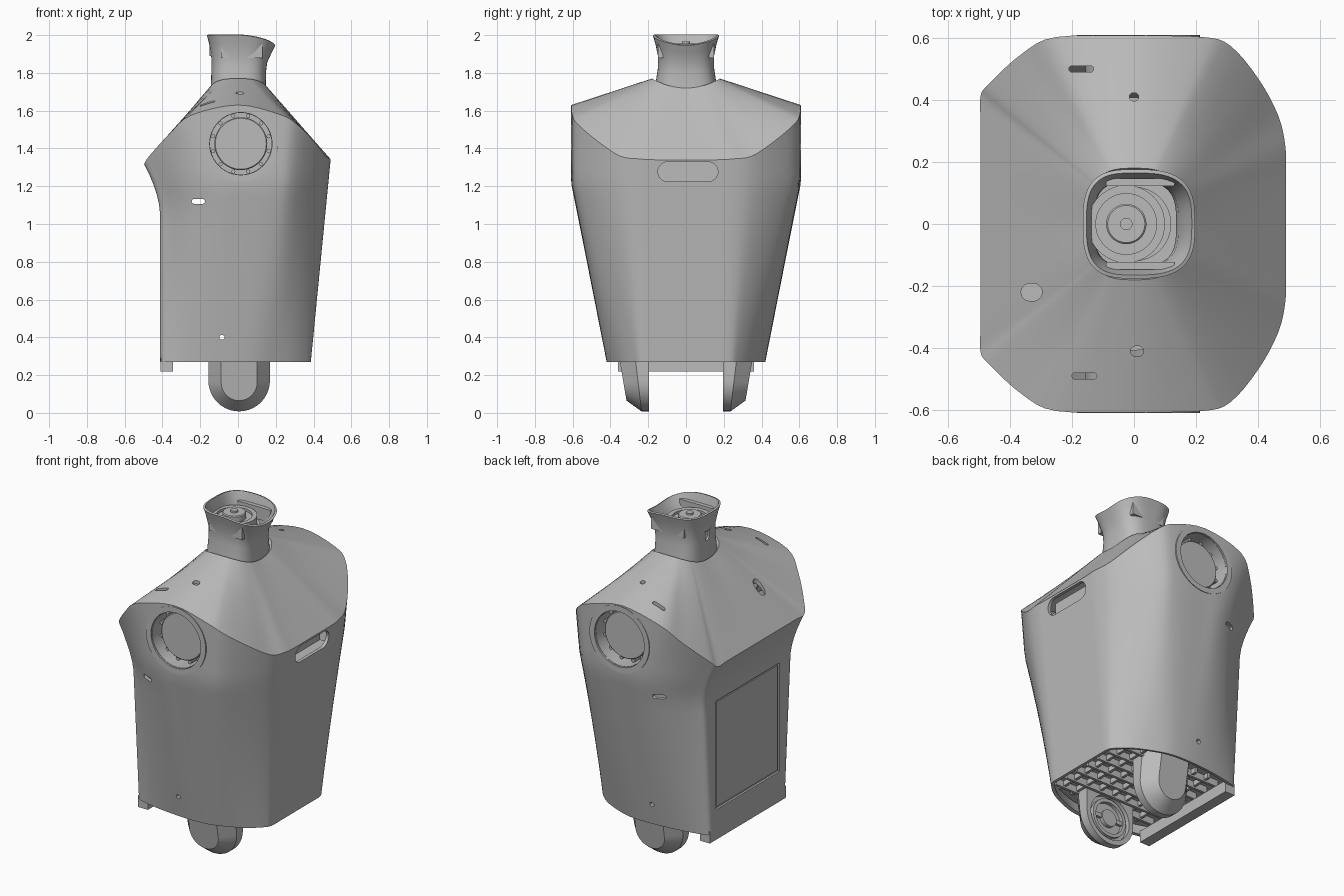
import bpy, bmesh
from math import sin, cos, pi, atan2, copysign
from mathutils import Vector, Matrix

cube = bpy.data.objects.get("Cube")
if cube:
    bpy.data.objects.remove(cube, do_unlink=True)

grey = bpy.data.materials.new("plain_grey")
grey.use_nodes = True
grey.diffuse_color = (0.5, 0.5, 0.5, 1)
grey.node_tree.nodes["Principled BSDF"].inputs["Base Color"].default_value = (0.5, 0.5, 0.5, 1)


# ---- helpers ----
def finish(name, bm, recalc=True):
    bmesh.ops.remove_doubles(bm, verts=bm.verts, dist=1e-5)
    if recalc:
        bmesh.ops.recalc_face_normals(bm, faces=bm.faces)
    mesh = bpy.data.meshes.new(name)
    bm.to_mesh(mesh)
    bm.free()
    mesh.materials.append(grey)
    ob = bpy.data.objects.new(name, mesh)
    bpy.context.collection.objects.link(ob)
    smooth(ob)
    return ob


def activate(ob):
    bpy.ops.object.select_all(action='DESELECT')
    ob.select_set(True)
    bpy.context.view_layer.objects.active = ob


def smooth(ob):
    activate(ob)
    bpy.ops.object.shade_smooth_by_angle(angle=0.5)


def loft(name, rings, caps=True):
    bm = bmesh.new()
    rows = [[bm.verts.new(p) for p in ring] for ring in rings]
    n = len(rows[0])
    for a, b in zip(rows, rows[1:]):
        for i in range(n):
            j = (i + 1) % n
            bm.faces.new((a[i], a[j], b[j], b[i]))
    if caps:
        bm.faces.new(rows[0][::-1])
        bm.faces.new(rows[-1])
    return finish(name, bm, caps)


def lathe(name, profile, origin, axis, caps=True, n=48):
    q = Vector(axis).to_track_quat('Z', 'Y')
    return loft(name, [[Vector(origin) + q @ Vector((r * cos(2 * pi * i / n), r * sin(2 * pi * i / n), h))
                        for i in range(n)] for r, h in profile], caps)


def ring(name, r0, r1, h0, h1, origin, axis):
    pts = [(r0, h0), (r1, h0), (r1, h1), (r0, h1), (r0, h0)]
    ob = lathe(name, pts, origin, axis, False)
    bm = bmesh.new()
    bm.from_mesh(ob.data)
    bmesh.ops.recalc_face_normals(bm, faces=bm.faces)
    bm.to_mesh(ob.data)
    bm.free()
    return ob


def box(name, lo, hi):
    lo, hi = Vector(lo), Vector(hi)
    bm = bmesh.new()
    bmesh.ops.create_cube(bm, size=1, matrix=Matrix.LocRotScale((lo + hi) / 2, None, hi - lo))
    return finish(name, bm)


def stadium(name, place, half, r, lo, hi, n=24):
    """Rounded slot prism; place(u, v, w) maps it into the model."""
    prof = []
    for i in range(n):
        a = 2 * pi * (i + 0.5) / n
        prof.append((copysign(half, cos(a)) + r * cos(a), r * sin(a)))
    return loft(name, [[place(u, v, w) for u, v in prof] for w in (lo, hi)])


def modify(ob, kind, **settings):
    activate(ob)
    m = ob.modifiers.new(kind, kind)
    for k, v in settings.items():
        setattr(m, k, v)
    bpy.ops.object.modifier_apply(modifier=m.name)


def cut(ob, cutter):
    modify(ob, 'BOOLEAN', operation='DIFFERENCE', solver='EXACT', object=cutter)
    bpy.data.objects.remove(cutter, do_unlink=True)


def outline(half, steps=4):
    """Mirror half an outline in y and round it with a closed spline."""
    pts = [Vector(p) for p in half]
    pts += [Vector((p.x, -p.y, p.z)) for p in pts[-2:0:-1]]
    n, out = len(pts), []
    for i in range(n):
        a, b, c, d = (pts[(i + k) % n] for k in (-1, 0, 1, 2))
        for s in range(steps):
            t = s / steps
            out.append(0.5 * (2 * b + (c - a) * t + (2 * a - 5 * b + 4 * c - d) * t**2
                              + (3 * b - a - 3 * c + d) * t**3))
    return out


# ---- body shell: walls up to a wavy shoulder rim, then a ruled roof ----
rim = outline([(.49, 0, 1.34), (.49, .16, 1.34), (.488, .25, 1.345), (.465, .35, 1.36), (.40, .47, 1.44),
               (.31, .575, 1.53), (.22, .603, 1.58), (0, .607, 1.63), (-.25, .603, 1.575),
               (-.36, .55, 1.48), (-.47, .45, 1.36), (-.495, .41, 1.32), (-.495, .33, 1.32),
               (-.495, .15, 1.32), (-.495, 0, 1.32)])
base = outline([(.385, 0, .27), (.385, .15, .27), (.383, .23, .27), (.36, .27, .27), (.29, .33, .27),
                (.2, .375, .27), (.1, .41, .27), (0, .42, .27), (-.12, .415, .27),
                (-.25, .40, .27), (-.37, .375, .27), (-.41, .35, .27), (-.41, .29, .27),
                (-.41, .14, .27), (-.41, 0, .27)])


def wall(b, r, t):
    z = b.z + (r.z - b.z) * t
    wy = min(1, (z - .27) / .95)
    flare = max(0, (z - 1.06) / (r.z - 1.06)) ** 1.6
    wx = t if r.x > 0 else flare
    return Vector((b.x + (r.x - b.x) * wx, b.y + (r.y - b.y) * wy, z))


def squircle(p, left, right, depth):
    a = atan2(p.y, p.x)
    c, s = cos(a), sin(a)
    k = (abs(c) ** 3 + abs(s) ** 3) ** (-1 / 3)
    return Vector(((right if c > 0 else left) * c * k, depth * s * k, 0))


def collar(p):
    v = squircle(p, .15, .155, .18)
    v.z = 1.72 + .05 * (v.y / .18) ** 2
    return v


rows = [[wall(b, r, i / 20) for b, r in zip(base, rim)] for i in range(21)]
rows += [[r.lerp(collar(r), i / 5) for r in rim] for i in range(1, 6)]
body = loft("body_shell", rows, caps=False)
modify(body, 'SOLIDIFY', thickness=.02, offset=-1)

# side handle slot
cut(body, stadium("slot_cutter", lambda u, v, w: (w, u + .01, v + 1.277), .107, .052, .43, .6))
# hatch recess with its panel
cut(body, box("hatch_cutter", (-.6, -.30, .40), (-.398, .30, 1.05)))
box("hatch_panel", (-.405, -.288, .412), (-.395, .288, 1.038))
box("handle_back", (.37, -.2, 1.17), (.39, .22, 1.37))
box("handle_floor", (.37, -.2, 1.17), (.455, .22, 1.215))

# roof holes, as x, y, half length and radius
for x, y, half, r in ((0, .41, .002, .013), (.01, -.41, .005, .016), (-.33, -.22, .006, .028),
                      (-.17, .5, .03, .01), (-.16, -.49, .03, .01)):
    cut(body, stadium("roof_cutter", lambda u, v, w: (x + u, y + v, w), half, r, 1.3, 1.9))

# ---- round ports, vents and screw holes on front and back ----
for side, tag in ((-1, "front"), (1, "back")):
    axis = (0, side, 0)
    eye = (.015, 0, 1.425)
    cut(body, lathe("port_cutter", [(.165, .5), (.165, .7)], eye, axis))
    for x, z, half, r in ((-.21, 1.12, .022, .013), (-.085, .4, .002, .012)):
        cut(body, stadium("vent_cutter", lambda u, v, w: (x + u, w * side, z + v), half, r, .3, .7))
    ring(tag + "_port_rim", .165, .198, .597, .610, eye, axis)
    ring(tag + "_port_sleeve", .163, .172, .47, .600, eye, axis)
    lathe(tag + "_port_back", [(.17, .46), (.17, .48)], eye, axis)
    lathe(tag + "_port_disc", [(.14, .47), (.14, .545), (.135, .55)], eye, axis)
    for i in range(12):
        a = 2 * pi * (i + .5) / 12
        lathe(tag + "_port_stud", [(.011, .48), (.011, .535)],
              (.015 + .152 * cos(a), 0, 1.425 + .152 * sin(a)), axis, n=8)
smooth(body)

# ---- neck: flared rounded-square collar dipping on one side ----
neck_rows = []
for t, left, right, depth in ((0, .145, .15, .165), (.2, .143, .148, .16), (.45, .14, .148, .148),
                              (.65, .142, .155, .149), (.85, .153, .178, .162), (1, .165, .197, .176)):
    row = []
    for p in rim:
        v = squircle(p, left, right, depth)
        c = max(0, cos(atan2(p.y, p.x)))
        v.z = 1.69 + t * (.31 - .055 * c ** 2)
        row.append(v)
    neck_rows.append(row)
neck = loft("neck", neck_rows, caps=False)
modify(neck, 'SOLIDIFY', thickness=.012, offset=-1)
cut(neck, stadium("neck_cutter", lambda u, v, w: (w, v, u + 1.88), .035, .018, -.25, -.08))
smooth(neck)

# turntable inside the neck
centre, up = (-.025, 0, 0), (0, 0, 1)
lathe("neck_floor", [(.12, 1.86), (.12, 1.89)], (0, 0, 0), up)
ring("turntable_ring", .098, .125, 1.89, 1.935, centre, up)
lathe("turntable_plate", [(.10, 1.88), (.10, 1.92)], centre, up)
lathe("turntable_hub", [(.065, 1.9), (.065, 1.95), (.06, 1.955)], centre, up)
lathe("turntable_pin", [(.02, 1.95), (.02, 1.965)], centre, up, n=24)
for s in (-1, 1):
    box("neck_bracket", (-.09, s * .135 - .012, 1.88), (.13, s * .135 + .012, 1.955))

# ---- underside: floor, ribs and hatch-side skirt ----
loft("chassis_floor", [[(p.x * .97, p.y * .97, z) for p in base] for z in (.33, .36)])
for i in range(-3, 4):
    box("long_rib", (-.36, i * .09 - .008, .29), (.33, i * .09 + .008, .34))
    box("cross_rib", (i * .09 - .008, -.31, .30), (i * .09 + .008, .31, .34))
box("skirt", (-.41, -.36, .22), (-.345, .36, .29))

# ---- wheel legs: tapering U-shaped pods ----
def pod(side, y, r, bottom, lean):
    arc = [(r * cos(a), bottom + r + r * sin(a)) for a in (pi + pi * i / 20 for i in range(21))]
    pts = [(-r, .32)] + arc + [(r, .32)]
    return [(.006 + x, side * (y + lean * (z - bottom)), z) for x, z in pts]


for side, tag in ((-1, "front"), (1, "back")):
    leg = loft(tag + "_leg", [pod(side, .195, .163, .008, 0), pod(side, .235, .163, .008, .12),
                              pod(side, .315, .095, .065, .17)])
    hub = (.006, 0, .172)
    cut(leg, lathe("wheel_cutter", [(.135, .15), (.135, .222)], hub, (0, side, 0)))
    smooth(leg)
    ring(tag + "_wheel_ring", .095, .115, .2, .225, hub, (0, side, 0))
    lathe(tag + "_wheel_hub", [(.05, .2), (.05, .225)], hub, (0, side, 0))
    box(tag + "_wheel_bar", (-.09, min(side * .207, side * .224), .16), (.10, max(side * .207, side * .224), .185))
